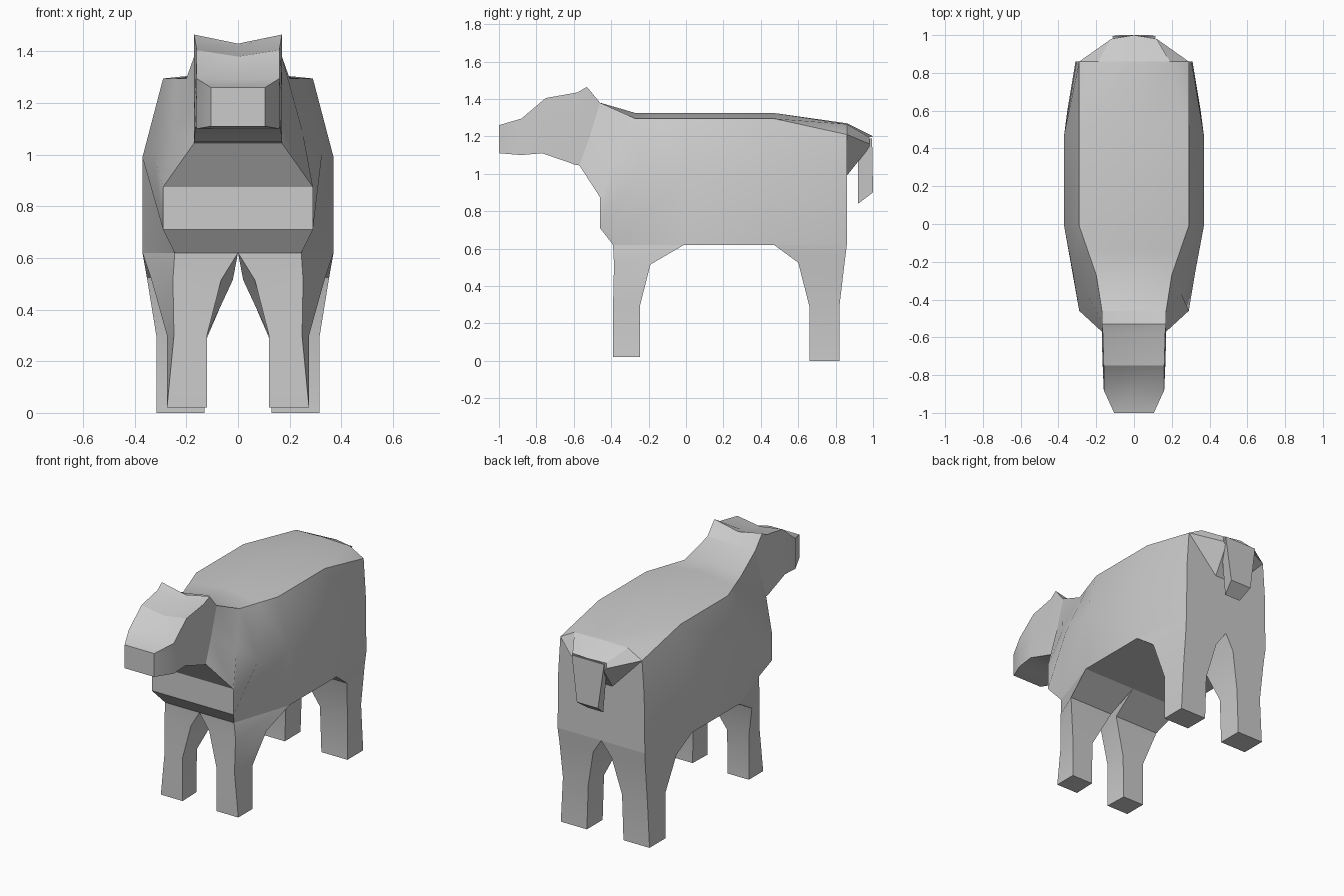
import bpy, bmesh, math

cube = bpy.data.objects.get("Cube")
if cube:
    bpy.data.objects.remove(cube)

GREY = (0.6, 0.6, 0.6, 1)
grey = bpy.data.materials.new("plain grey")
grey.use_nodes = True
grey.diffuse_color = GREY
grey.node_tree.nodes["Principled BSDF"].inputs["Base Color"].default_value = GREY


def loft(name, rings, caps=(True, True)):
    """Skin a list of equal-length closed rings."""
    bm = bmesh.new()
    loops = [[bm.verts.new(p) for p in ring] for ring in rings]
    n = len(loops[0])
    for a, b in zip(loops, loops[1:]):
        for i in range(n):
            j = (i + 1) % n
            bm.faces.new((a[i], a[j], b[j], b[i]))
    for wanted, loop in zip(caps, (loops[0], loops[-1])):
        if wanted:
            bm.faces.new(loop)
    bmesh.ops.remove_doubles(bm, verts=bm.verts, dist=0.0005)
    bmesh.ops.dissolve_degenerate(bm, edges=bm.edges, dist=0.0005)
    bmesh.ops.recalc_face_normals(bm, faces=bm.faces)
    mesh = bpy.data.meshes.new(name)
    bm.to_mesh(mesh)
    bm.free()
    mesh.materials.append(grey)
    obj = bpy.data.objects.new(name, mesh)
    bpy.context.collection.objects.link(obj)
    bpy.ops.object.select_all(action='DESELECT')
    obj.select_set(True)
    bpy.context.view_layer.objects.active = obj
    bpy.ops.object.shade_smooth_by_angle(angle=math.radians(28))
    return obj


def both(half):
    """Close a half ring, whose first point is on the centre line."""
    return half + [(-x, y, z) for x, y, z in reversed(half[1:])]


# Head: centre, brow, cheek and jaw of each section
head = [
    [(0, -1, 1.26), (.105, -1, 1.26), (.105, -1, 1.18), (.105, -1, 1.11)],
    [(0, -.86, 1.29), (.16, -.88, 1.295), (.16, -.88, 1.2), (.16, -.88, 1.1)],
    [(0, -.75, 1.38), (.16, -.75, 1.405), (.165, -.75, 1.25), (.165, -.77, 1.11)],
    [(0, -.58, 1.42), (.165, -.58, 1.435), (.17, -.62, 1.25), (.17, -.61, 1.055)],
    [(0, -.53, 1.43), (.17, -.53, 1.465), (.17, -.57, 1.25), (.17, -.6, 1.05)],
    [(0, -.46, 1.38), (.17, -.46, 1.38), (.17, -.515, 1.2), (.17, -.57, 1.045)],
]
loft("head", [both(r) for r in head], (True, False))

# Body: sections fan out from the neck, round the chest, to the rump
body = [
    head[-1],
    [(0, -.27, 1.325), (.2, -.27, 1.295), (.25, -.37, 1.09), (.29, -.46, .875)],
    [(0, -.14, 1.325), (.245, -.14, 1.295), (.325, -.25, 1.0), (.29, -.46, .71)],
    [(0, -.01, 1.325), (.29, -.01, 1.295), (.37, -.01, .99), (.245, -.39, .62)],
    [(0, -.01, 1.325), (.29, -.01, 1.295), (.37, -.01, .99), (.37, -.01, .62)],
    [(0, .47, 1.325), (.29, .47, 1.295), (.37, .47, .99), (.37, .47, .62)],
]
body = [[r[0], r[1]] + r[1:] for r in body]
body.append([(0, .86, 1.27), (.19, .86, 1.265), (.29, .86, 1.21),
             (.305, .86, .99), (.31, .86, .62)])
loft("body", [both(r) for r in body], (False, True))

# Rump wedge overhanging the back, and the tail below it
rump = [
    [(0, .86, 1.27), (.19, .86, 1.265), (.29, .86, 1.21), (.08, .86, .99)],
    [(0, 1, 1.2), (.12, .98, 1.195), (.12, .98, 1.16), (.1, .98, 1.14)],
]
loft("rump", [both(r) for r in rump], (False, True))


def tail_ring(w, back, front):
    return [(-w, *back), (w, *back), (w * .75, *front), (-w * .75, *front)]


loft("tail", [tail_ring(.115, (.995, 1.19), (.92, 1.17)),
              tail_ring(.075, (1, .9), (.92, .84))])


# Legs: each section is height, then front-inner, front-outer,
# rear-outer and rear-inner corners
def leg(name, sections):
    for side, s in (("left", 1), ("right", -1)):
        rings = [[(s * x, y, z) for x, y in corners] for z, *corners in sections]
        loft(f"{side}_{name}", rings, (True, False))


leg("front_leg", [
    (.02, (.12, -.39), (.275, -.39), (.275, -.245), (.125, -.245)),
    (.3, (.12, -.39), (.248, -.39), (.275, -.245), (.12, -.245)),
    (.515, (.065, -.385), (.252, -.385), (.335, -.19), (.02, -.19)),
    (.62, (0, -.39), (.245, -.39), (.37, -.01), (0, -.01)),
])
leg("back_leg", [
    (0, (.13, .66), (.315, .66), (.315, .82), (.13, .82)),
    (.29, (.12, .66), (.315, .66), (.3, .82), (.12, .82)),
    (.525, (.02, .6), (.353, .6), (.305, .848), (.065, .848)),
    (.62, (0, .47), (.37, .47), (.31, .86), (0, .86)),
])
